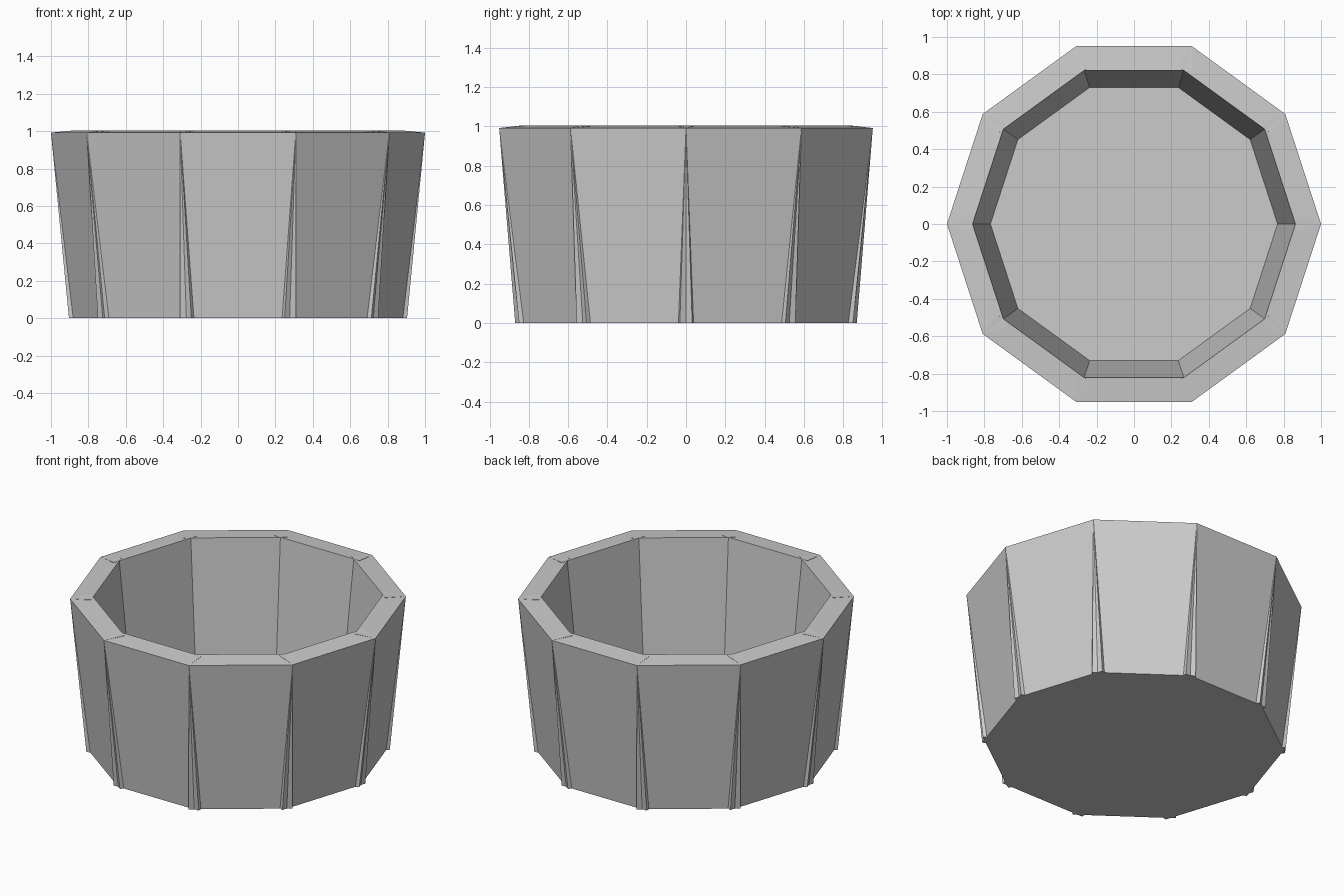
import bpy
import bmesh
import math
from mathutils import Matrix

cube = bpy.data.objects.get("Cube")
if cube:
    bpy.data.objects.remove(cube, do_unlink=True)

SIDES = 10
STEP = math.tau / SIDES
HALF_WIDTH = math.sin(STEP / 2)
FLOOR_TOP = 0.10
FLOOR_RADIUS = 0.82

# Single plain grey
grey = bpy.data.materials.new("plain grey")
grey.use_nodes = True
colour = (0.6, 0.6, 0.6, 1)
grey.diffuse_color = colour
grey.node_tree.nodes["Principled BSDF"].inputs["Base Color"].default_value = colour


def add_object(name, bm):
    bmesh.ops.recalc_face_normals(bm, faces=bm.faces)
    mesh = bpy.data.meshes.new(name)
    bm.to_mesh(mesh)
    bm.free()
    mesh.materials.append(grey)
    obj = bpy.data.objects.new(name, mesh)
    bpy.context.collection.objects.link(obj)
    return obj


def extrude_face(bm, points, offset):
    face = bm.faces.new([bm.verts.new(p) for p in points])
    new = bmesh.ops.extrude_face_region(bm, geom=[face])["geom"]
    verts = [v for v in new if isinstance(v, bmesh.types.BMVert)]
    bmesh.ops.translate(bm, verts=verts, vec=offset)


# Wall boards: straight planks leaning outward, overlapping at their lower ends
profile = [(0.85, 0), (0.951, 0.992), (0.821, 1.004), (0.72, 0)]
for i in range(SIDES):
    bm = bmesh.new()
    extrude_face(bm, [(r, -HALF_WIDTH, z) for r, z in profile],
                 (0, 2 * HALF_WIDTH, 0))
    bm.transform(Matrix.Rotation(STEP * (i + 0.5), 4, "Z"))
    add_object(f"wall_board_{i + 1}", bm)

# Floor slab closing the bottom
bm = bmesh.new()
corners = [(FLOOR_RADIUS * math.cos(STEP * i), FLOOR_RADIUS * math.sin(STEP * i), 0)
           for i in range(SIDES)]
extrude_face(bm, corners, (0, 0, FLOOR_TOP))
add_object("floor", bm)
